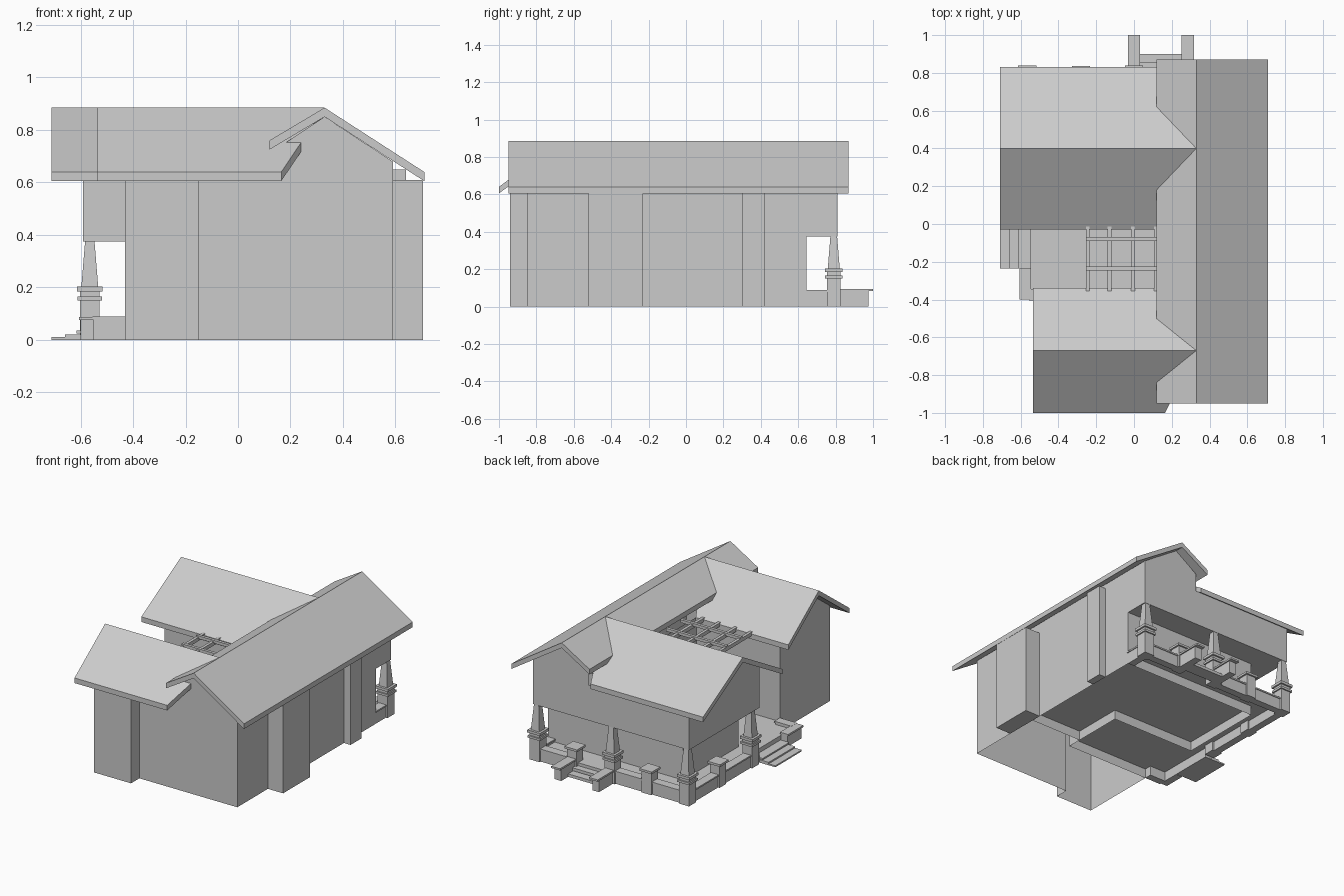
import bpy
from mathutils import Vector

if "Cube" in bpy.data.objects:
    bpy.data.objects.remove(bpy.data.objects["Cube"])


def mesh(name, verts, faces):
    me = bpy.data.meshes.new(name)
    me.from_pydata([tuple(v) for v in verts], [], faces)
    me.update()
    ob = bpy.data.objects.new(name, me)
    bpy.context.collection.objects.link(ob)
    return ob


def loft(name, ring_a, ring_b, caps=(True, True)):
    """Join two matching rings; caps = (close first, close second)."""
    n = len(ring_a)
    faces = [(i, (i + 1) % n, n + (i + 1) % n, n + i) for i in range(n)]
    if caps[0]:
        faces.append(tuple(reversed(range(n))))
    if caps[1]:
        faces.append(tuple(range(n, 2 * n)))
    return mesh(name, list(ring_a) + list(ring_b), faces)


def rect(x0, x1, y0, y1, z):
    return [(x0, y0, z), (x1, y0, z), (x1, y1, z), (x0, y1, z)]


def box(name, x0, x1, y0, y1, z0, z1):
    return loft(name, rect(x0, x1, y0, y1, z0), rect(x0, x1, y0, y1, z1))


def block(name, cx, cy, r, z0, z1, r_top=None):
    t = r if r_top is None else r_top
    return loft(name, rect(cx - r, cx + r, cy - r, cy + r, z0),
                rect(cx - t, cx + t, cy - t, cy + t, z1))


RIDGE, EAVE, THICK = 0.885, 0.64, 0.035


def roof_profile(u0, um, u1, z0, z1):
    t = THICK
    return [(u0, z0), (um, RIDGE), (u1, z1), (u1, z1 - t), (um, RIDGE - t), (u0, z0 - t)]


def wing_roof(name, x0, x_eave, x_ridge, y0, ym, y1):
    prof = roof_profile(y0, ym, y1, EAVE, EAVE)
    ends = [x_eave, x_ridge, x_eave, x_eave, x_ridge, x_eave]
    loft(name, [(x0, y, z) for y, z in prof],
         [(x, y, z) for x, (y, z) in zip(ends, prof)])


def under(u, um, edge):
    """Underside height of a wing roof at u."""
    return RIDGE - THICK - (RIDGE - EAVE) * abs(u - um) / abs(edge - um)


def wing_gable(name, x0, x1, y0, ym, y1, e0, e1, z0):
    prof = [(y0, z0), (y1, z0), (y1, under(y1, ym, e1)), (ym, RIDGE - THICK),
            (y0, under(y0, ym, e0))]
    n = 5
    verts = [(x, y, z) for x in (x0, x1) for y, z in prof]
    faces = [tuple(range(n)), (1, 2, 7, 6), (4, 0, 5, 9)]
    mesh(name, verts, faces)


# Roofs: long main roof and two side wings
main = roof_profile(0.12, 0.33, 0.71, 0.76, EAVE)
loft("main_roof", [(x, -0.95, z) for x, z in main], [(x, 0.87, z) for x, z in main])
wing_roof("back_wing_roof", -0.71, 0.14, 0.33, -0.03, 0.40, 0.83)
wing_roof("front_wing_roof", -0.535, 0.165, 0.33, -1.0, -0.67, -0.34)

# House walls, an open shell
plan = [(-0.43, -0.94), (-0.15, -0.94), (-0.15, -0.85), (0.59, -0.85), (0.59, 0.645),
        (-0.43, 0.645), (-0.43, 0.05), (0.2, 0.05), (0.2, -0.4), (-0.43, -0.4)]
loft("house_walls", [(x, y, 0) for x, y in plan], [(x, y, 0.61) for x, y in plan],
     (False, False))

# Gable walls
gable = [(0.165, 0.6), (0.165, 0.74), (0.33, 0.85), (0.59, 0.68), (0.59, 0.6)]
verts = [(x, y, z) for y in (-0.85, 0.81) for x, z in gable]
mesh("main_gables", verts, [(0, 1, 2, 3, 4), (9, 8, 7, 6, 5), (4, 3, 8, 9)])
wing_gable("back_wing_gable", -0.59, 0.2, 0.05, 0.40, 0.81, -0.03, 0.83, 0.375)
wing_gable("front_wing_gable", -0.43, -0.15, -0.94, -0.67, -0.4, -1.0, -0.34, 0.6)
wing_gable("front_wing_inner", -0.15, 0.2, -0.85, -0.67, -0.4, -1.0, -0.34, 0.6)

# Wall above the porch opening, with its soffit
porch = [(-0.59, 0.05), (-0.43, 0.05), (-0.43, 0.645), (0.59, 0.645), (0.59, 0.81), (-0.59, 0.81)]
loft("porch_header", [(x, y, 0.375) for x, y in porch], [(x, y, 0.61) for x, y in porch],
     (True, False))

# Bay and pilaster on the right side
box("side_bay", 0.59, 0.705, -0.52, -0.23, 0, 0.61)
box("side_pilaster", 0.59, 0.64, 0.30, 0.42, 0, 0.65)

# Porch deck: top sheet with a rim below
deck = [(-0.55, -0.4), (0.2, -0.4), (0.2, -0.3), (0.59, -0.3), (0.59, 0.81), (-0.59, 0.81),
        (-0.59, 0.05), (-0.55, 0.05)]
loft("porch_deck", [(x, y, 0) for x, y in deck], [(x, y, 0.065) for x, y in deck],
     (False, True))

# Tapered columns on capped piers
for cx, cy in ((-0.565, 0.79), (0, 0.79), (0.565, 0.79), (-0.565, 0.11)):
    block("column_pier", cx, cy, 0.037, 0, 0.187)
    block("column_band", cx, cy, 0.046, 0.15, 0.165)
    block("column_cap", cx, cy, 0.048, 0.185, 0.203)
    block("column_shaft", cx, cy, 0.032, 0.203, 0.375, 0.018)

# Short capped piers
for cx, cy in ((-0.28, 0.79), (0.285, 0.79), (-0.565, 0.46)):
    block("short_pier", cx, cy, 0.036, 0, 0.15)
    block("short_pier_cap", cx, cy, 0.047, 0.15, 0.165)

# Low porch walls
for x0, x1, y0, y1 in ((-0.565, 0, 0.765, 0.815), (0.285, 0.565, 0.765, 0.815),
                       (-0.59, -0.54, 0.11, 0.79), (0.54, 0.59, 0.645, 0.79),
                       (-0.55, -0.43, -0.4, -0.35)):
    box("low_wall", x0, x1, y0, y1, 0, 0.078)
    box("low_wall_cap", x0 - .005, x1 + .005, y0 - .005, y1 + .005, 0.078, 0.088)

# Back steps with cheek walls
for cx in (0.0, 0.285):
    box("back_cheek", cx - 0.025, cx + 0.025, 0.82, 0.975, 0, 0.083)
    box("back_cheek_cap", cx - 0.033, cx + 0.033, 0.82, 1.0, 0.083, 0.095)
for y1, z in ((0.9, 0.02), (0.855, 0.045)):
    box("back_step", 0.025, 0.26, 0.81, y1, z - 0.02, z)

# Left steps with cheek walls
for x0, z in ((-0.71, 0.01), (-0.66, 0.02), (-0.615, 0.035)):
    box("left_step", x0, -0.55, -0.235, 0.05, z - 0.01, z)
box("left_cheek", -0.6, -0.55, -0.39, -0.24, 0, 0.075)
box("left_cheek_cap", -0.607, -0.545, -0.4, -0.235, 0.075, 0.087)

# Pergola over the court
for x in (-0.245, -0.13, -0.005, 0.115):
    box("pergola_beam", x - 0.01, x + 0.01, -0.37, 0.0, 0.625, 0.65)
for y in (-0.08, -0.235):
    box("pergola_rafter", -0.255, 0.2, y - 0.01, y + 0.01, 0.64, 0.66)
